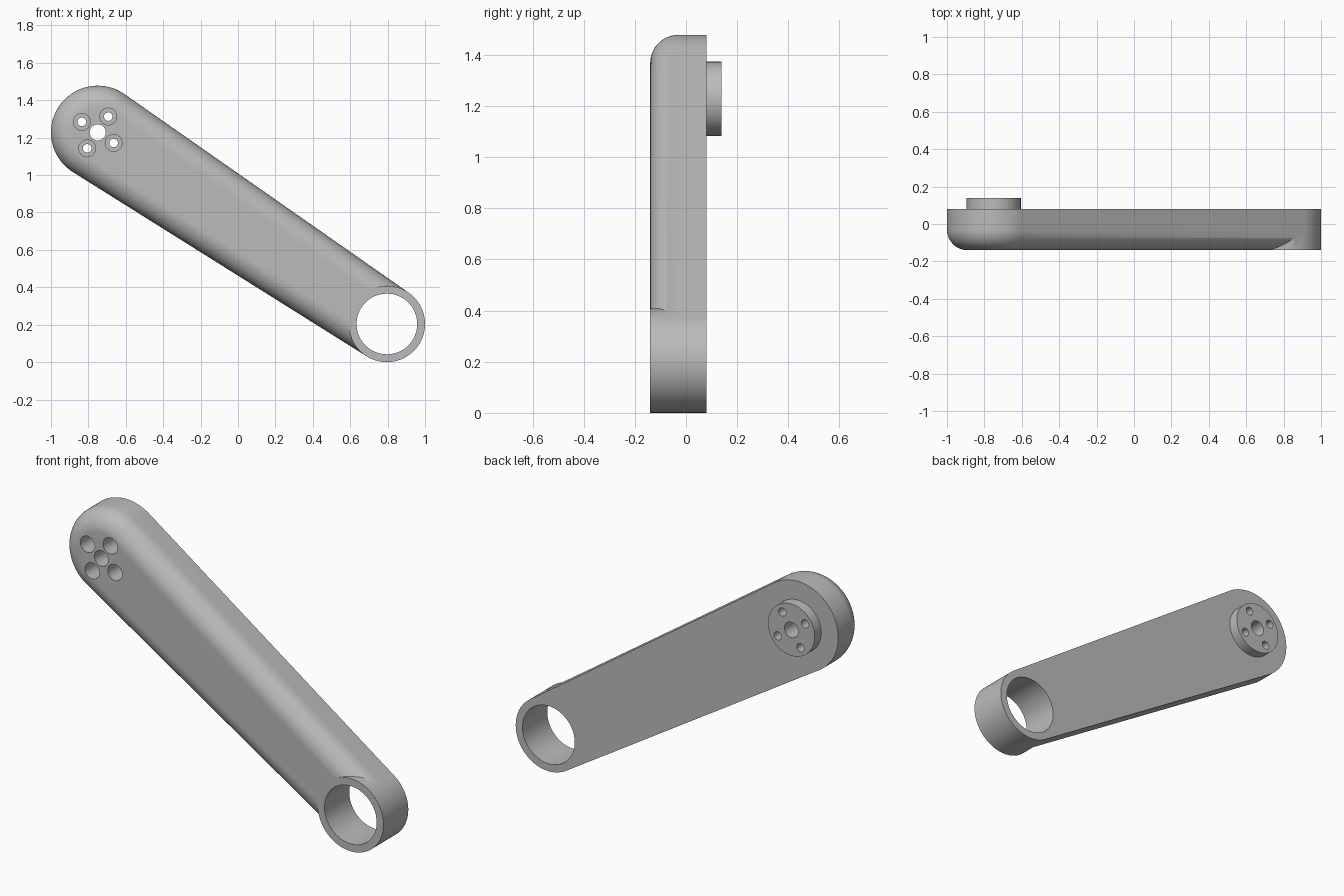
import bpy, bmesh
from math import pi, sin, cos, atan2, acos, hypot

cube = bpy.data.objects.get("Cube")
if cube:
    bpy.data.objects.remove(cube, do_unlink=True)

# Pivot centres (x, z), radii and depths
HUB, HUB_R = (-0.75, 1.228), 0.25
EYE, EYE_R, BORE_R = (0.796, 0.204), 0.204, 0.162
FRONT, BACK, BOSS_BACK = -0.14, 0.08, 0.138
FILLET = 0.11
dx, dz = EYE[0] - HUB[0], EYE[1] - HUB[1]
AXIS = atan2(dz, dx)
TANGENT = acos((HUB_R - EYE_R) / hypot(dx, dz))

grey = bpy.data.materials.new("light grey metal")
grey.use_nodes = True
grey.diffuse_color = (0.5, 0.5, 0.5, 1)
grey.node_tree.nodes["Principled BSDF"].inputs["Base Color"].default_value = (0.5, 0.5, 0.5, 1)


def arc(c, r, a, b, n):
    return [(c[0] + r * cos(a + (b - a) * i / n), c[1] + r * sin(a + (b - a) * i / n))
            for i in range(n + 1)]


def loft(name, sections):
    """Skin a list of (outline, y) sections and cap both ends."""
    bm = bmesh.new()
    rings = [[bm.verts.new((x, y, z)) for x, z in pts] for pts, y in sections]
    n = len(rings[0])
    for r, s in zip(rings, rings[1:]):
        for i in range(n):
            bm.faces.new((r[i], r[(i + 1) % n], s[(i + 1) % n], s[i]))
    bm.faces.new(rings[0])
    bm.faces.new(rings[-1])
    bmesh.ops.recalc_face_normals(bm, faces=bm.faces)
    mesh = bpy.data.meshes.new(name)
    bm.to_mesh(mesh)
    bm.free()
    mesh.materials.append(grey)
    obj = bpy.data.objects.new(name, mesh)
    bpy.context.collection.objects.link(obj)
    return obj


def cylinder(name, c, r, y0, y1, n=64):
    pts = arc(c, r, 0, 2 * pi, n)[:-1]
    return loft(name, [(pts, y0), (pts, y1)])


def combine(obj, other, operation):
    mod = obj.modifiers.new("cut", "BOOLEAN")
    mod.operation, mod.solver, mod.object = operation, "EXACT", other
    bpy.context.view_layer.objects.active = obj
    bpy.ops.object.modifier_apply(modifier=mod.name)
    bpy.data.objects.remove(other, do_unlink=True)


def arm_outline(inset):
    return (arc(EYE, EYE_R - inset, AXIS - TANGENT, AXIS + TANGENT, 48)
            + arc(HUB, HUB_R - inset, AXIS + TANGENT, AXIS - TANGENT + 2 * pi, 48))


# Tapered arm with a rounded front edge
sections = []
for i in range(13):
    t = pi / 2 * i / 12
    sections.append((arm_outline(FILLET * (1 - sin(t))), FRONT + FILLET * (1 - cos(t))))
sections.append((arm_outline(0), BACK))
arm = loft("crank_arm", sections)

# Full-depth eye at the narrow end, sharing the arm's end arc
eye_pts = (arc(EYE, EYE_R, AXIS - TANGENT, AXIS + TANGENT, 48)
           + arc(EYE, EYE_R, AXIS + TANGENT, AXIS - TANGENT + 2 * pi, 48)[1:-1])
combine(arm, loft("eye", [(eye_pts, FRONT), (eye_pts, BACK)]), "UNION")

# Round boss behind the wide end
combine(arm, cylinder("boss", HUB, 0.145, 0.0, BOSS_BACK), "UNION")

# Eye bore, centre hole and four counterbored bolt holes
combine(arm, cylinder("eye_bore", EYE, BORE_R, -1, 1, 96), "DIFFERENCE")
combine(arm, cylinder("centre_hole", HUB, 0.043, -1, 1, 48), "DIFFERENCE")
for k in range(4):
    a = AXIS + k * pi / 2
    c = (HUB[0] + 0.102 * cos(a), HUB[1] + 0.102 * sin(a))
    combine(arm, cylinder("bolt_hole", c, 0.023, -1, 1, 32), "DIFFERENCE")
    combine(arm, cylinder("counterbore", c, 0.045, -1, 0.05, 32), "DIFFERENCE")

bpy.ops.object.select_all(action="DESELECT")
arm.select_set(True)
bpy.context.view_layer.objects.active = arm
bpy.ops.object.shade_smooth_by_angle(angle=pi / 6)
